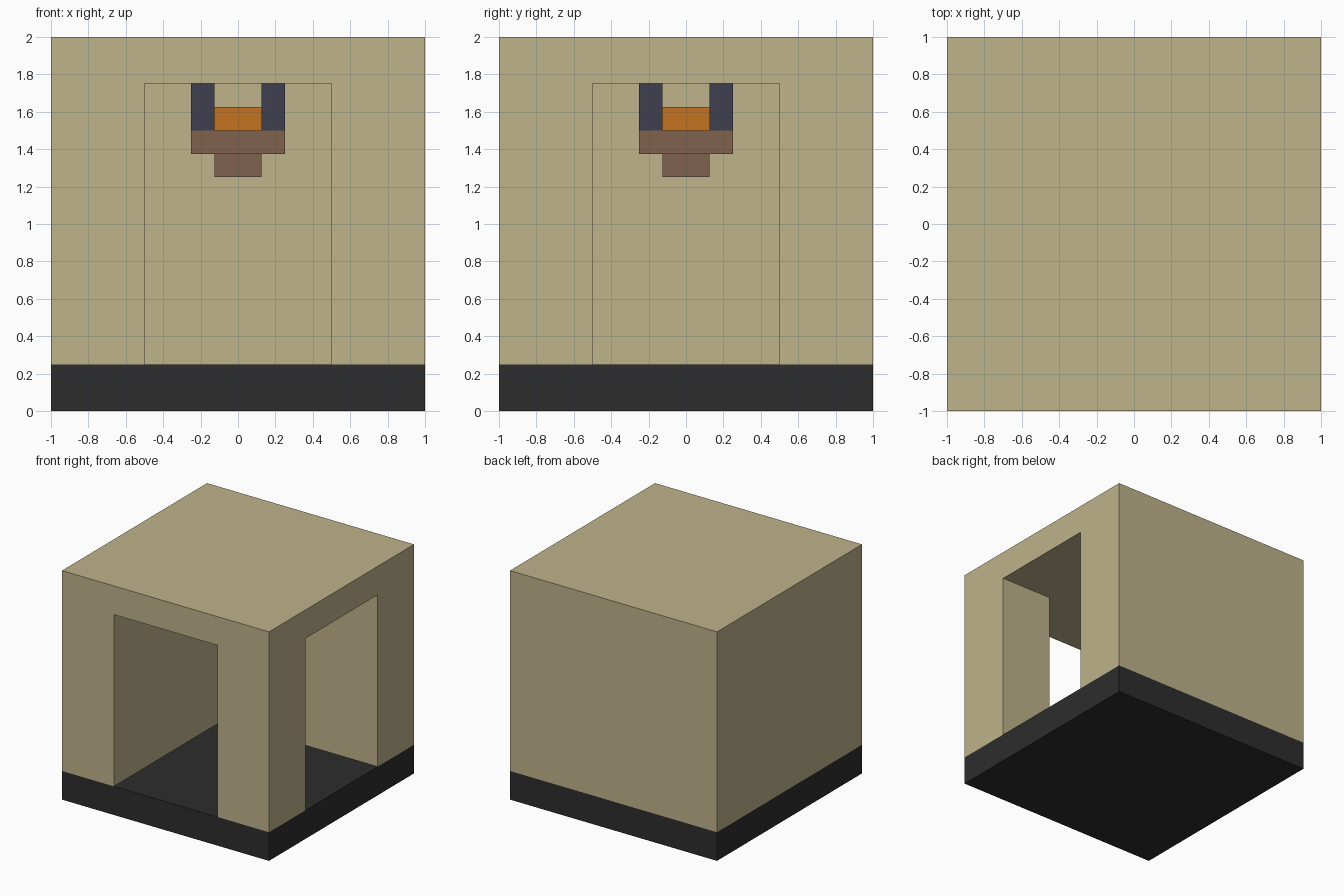
import bpy, bmesh

if "Cube" in bpy.data.objects:
    bpy.data.objects.remove(bpy.data.objects["Cube"])


def material(name, rgb):
    linear = [((c / 255 + 0.055) / 1.055) ** 2.4 for c in rgb]
    mat = bpy.data.materials.new(name)
    mat.use_nodes = True
    mat.diffuse_color = (*linear, 1)
    mat.node_tree.nodes["Principled BSDF"].inputs["Base Color"].default_value = (*linear, 1)
    return mat


sand = material("sand", (190, 179, 139))
charcoal = material("charcoal", (45, 45, 45))
slate = material("slate", (64, 64, 79))
brown = material("brown", (128, 98, 78))
orange = material("orange", (195, 115, 32))


def prism(name, plan, low, high, mat=None):
    """Extrude a plan outline upward between two heights."""
    bm = bmesh.new()
    face = bm.faces.new([bm.verts.new((x, y, low)) for x, y in plan])
    top = bmesh.ops.extrude_face_region(bm, geom=[face])["geom"]
    verts = [v for v in top if isinstance(v, bmesh.types.BMVert)]
    bmesh.ops.translate(bm, verts=verts, vec=(0, 0, high - low))
    bmesh.ops.recalc_face_normals(bm, faces=bm.faces)
    mesh = bpy.data.meshes.new(name)
    bm.to_mesh(mesh)
    bm.free()
    obj = bpy.data.objects.new(name, mesh)
    bpy.context.collection.objects.link(obj)
    if mat:
        mesh.materials.append(mat)
    return obj


def block(name, half, low, high, mat, x=0, y=0):
    plan = [(x - half, y - half), (x + half, y - half), (x + half, y + half), (x - half, y + half)]
    return prism(name, plan, low, high, mat)


# Floor slab and the solid shell above it
block("floor_slab", 1, 0, 0.25, charcoal)
shell = block("shell", 1, 0.25, 2, sand)

# L-shaped passage with doorways at the front and on the +x side
passage = [(-0.5, -1.2), (0.5, -1.2), (0.5, -0.5), (1.2, -0.5), (1.2, 0.5), (-0.5, 0.5)]
cutter = prism("passage_cutter", passage, 0.1, 1.75, sand)
cutter.hide_render = True
cut = shell.modifiers.new("passage", "BOOLEAN")
cut.operation = "DIFFERENCE"
cut.solver = "EXACT"
cut.object = cutter
bpy.context.view_layer.objects.active = shell
bpy.ops.object.modifier_apply(modifier=cut.name)
bpy.data.objects.remove(cutter)

# Hanging lamp: stepped bowl, ember and four corner hangers
block("lamp_base", 0.125, 1.25, 1.375, brown)
block("lamp_bowl", 0.25, 1.375, 1.5, brown)
block("lamp_ember", 0.125, 1.5, 1.625, orange)
for x_name, x in (("right", -0.1875), ("left", 0.1875)):
    for y_name, y in (("front", -0.1875), ("back", 0.1875)):
        block(f"lamp_hanger_{y_name}_{x_name}", 0.0625, 1.5, 1.75, slate, x, y)
